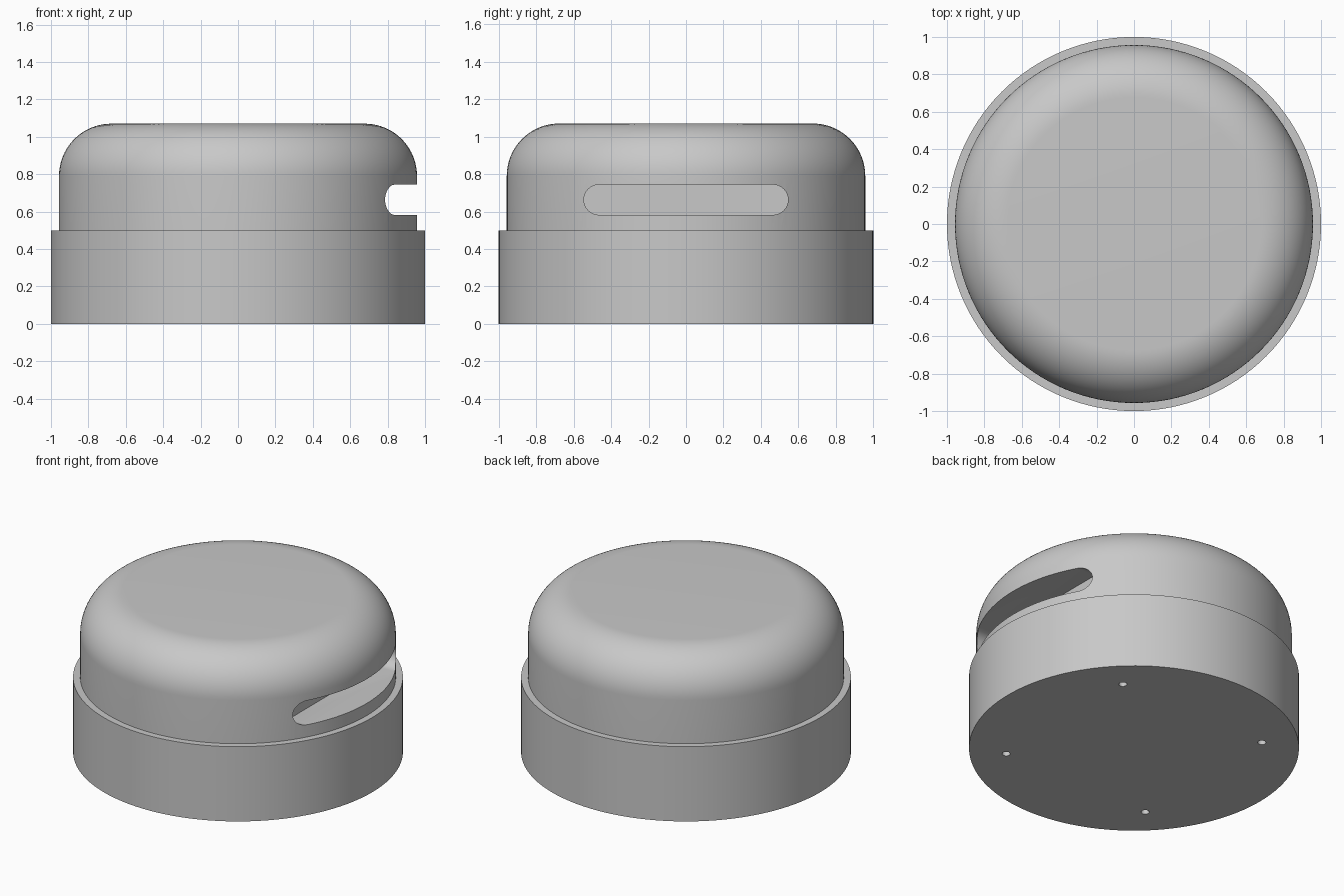
import bpy
import bmesh
from math import sin, cos, pi, radians

if "Cube" in bpy.data.objects:
    bpy.data.objects.remove(bpy.data.objects["Cube"])

SEGMENTS = 128

grey = bpy.data.materials.new("plain grey")
grey.use_nodes = True
grey.diffuse_color = (0.58, 0.58, 0.58, 1)
grey.node_tree.nodes["Principled BSDF"].inputs["Base Color"].default_value = grey.diffuse_color


def make_object(name, bm):
    bmesh.ops.recalc_face_normals(bm, faces=bm.faces)
    mesh = bpy.data.meshes.new(name)
    bm.to_mesh(mesh)
    bm.free()
    mesh.materials.append(grey)
    obj = bpy.data.objects.new(name, mesh)
    bpy.context.collection.objects.link(obj)
    return obj


def lathe(name, profile, segments=SEGMENTS, centre=(0, 0)):
    """Turn (radius, height) points around a vertical axis and close both ends."""
    bm = bmesh.new()
    rings = []
    for r, z in profile:
        rings.append([bm.verts.new((centre[0] + r * cos(2 * pi * i / segments),
                                    centre[1] + r * sin(2 * pi * i / segments), z))
                      for i in range(segments)])
    for low, high in zip(rings, rings[1:]):
        for i in range(segments):
            j = (i + 1) % segments
            bm.faces.new((low[i], low[j], high[j], high[i]))
    bm.faces.new(rings[0][::-1])
    bm.faces.new(rings[-1])
    return make_object(name, bm)


def slot_cutter(name, x_inner, x_outer, half_length, z_mid, radius, steps=16):
    """Pill-shaped outline in the y-z plane, pushed along x."""
    bm = bmesh.new()
    outline = []
    for side in (1, -1):
        for i in range(steps + 1):
            a = -pi / 2 + pi * i / steps
            outline.append(bm.verts.new((x_inner,
                                         side * (half_length - radius + radius * cos(a)),
                                         z_mid + side * radius * sin(a))))
    face = bm.faces.new(outline)
    pushed = bmesh.ops.extrude_face_region(bm, geom=[face], use_keep_orig=True)["geom"]
    verts = [v for v in pushed if isinstance(v, bmesh.types.BMVert)]
    bmesh.ops.translate(bm, verts=verts, vec=(x_outer - x_inner, 0, 0))
    return make_object(name, bm)


def activate(obj):
    bpy.ops.object.select_all(action="DESELECT")
    obj.select_set(True)
    bpy.context.view_layer.objects.active = obj


def cut(target, cutter):
    cutter.hide_render = True
    mod = target.modifiers.new("cut", "BOOLEAN")
    mod.operation = "DIFFERENCE"
    mod.solver = "EXACT"
    mod.object = cutter
    activate(target)
    bpy.ops.object.modifier_apply(modifier=mod.name)
    bpy.data.objects.remove(cutter)


# Wide round base with four screw holes underneath
base = lathe("base", [(1, 0), (1, 0.5)])
for sx in (-1, 1):
    for sy in (-1, 1):
        cut(base, lathe("screw_hole_cutter", [(0.025, -0.1), (0.025, 0.3)], 24,
                        (sx * 0.55, sy * 0.55)))

# Narrower cap with a rounded shoulder
R, TOP, FILLET = 0.957, 1.07, 0.28
shoulder = [(R - FILLET + FILLET * cos(a), TOP - FILLET + FILLET * sin(a))
            for a in (pi / 2 * i / 20 for i in range(21))]
cap = lathe("cap", [(R, 0.45)] + shoulder)

# Long rounded slot in the side of the cap
cut(cap, slot_cutter("slot_cutter", 0.7, 1.2, 0.545, 0.663, 0.081))

for part in (base, cap):
    activate(part)
    bpy.ops.object.shade_smooth_by_angle(angle=radians(30))
